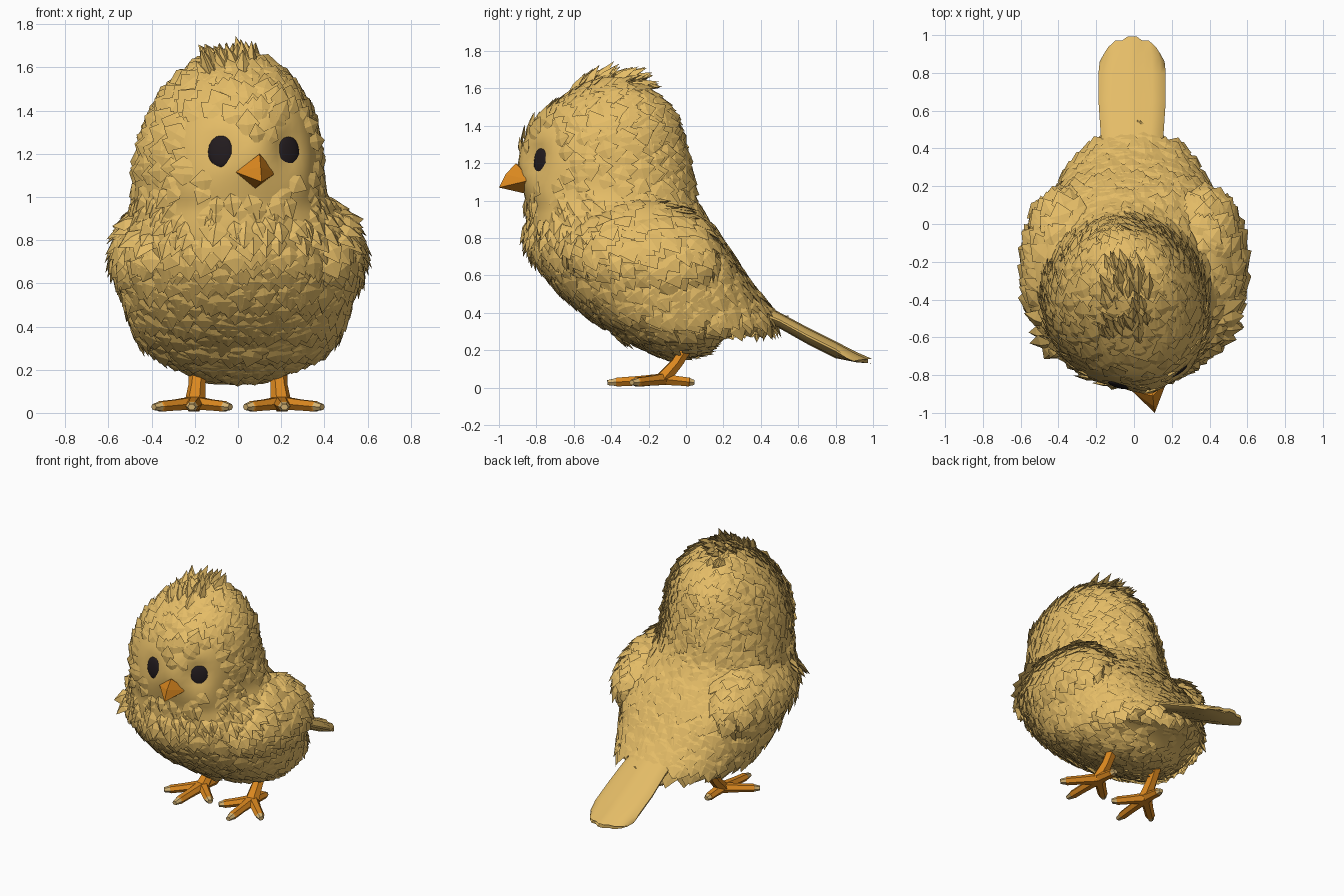
import bpy, bmesh, math, random
from mathutils import Vector, Matrix
from mathutils.bvhtree import BVHTree

if "Cube" in bpy.data.objects:
    bpy.data.objects.remove(bpy.data.objects["Cube"])

random.seed(7)


def material(name, rgb):
    m = bpy.data.materials.new(name)
    m.diffuse_color = (*rgb, 1)
    m.use_nodes = True
    m.node_tree.nodes["Principled BSDF"].inputs["Base Color"].default_value = m.diffuse_color
    return m


TAN = material("tan feathers", (0.78, 0.505, 0.135))
ORANGE = material("orange", (0.72, 0.25, 0.014))
DARK = material("dark brown", (0.016, 0.011, 0.013))
CLAW = material("pale claw", (0.66, 0.45, 0.17))


def finish(bm, name, mats, angle=None):
    me = bpy.data.meshes.new(name)
    bm.to_mesh(me)
    ob = bpy.data.objects.new(name, me)
    bpy.context.collection.objects.link(ob)
    for m in mats:
        me.materials.append(m)
    if angle:
        bpy.ops.object.select_all(action='DESELECT')
        ob.select_set(True)
        bpy.context.view_layer.objects.active = ob
        bpy.ops.object.shade_smooth_by_angle(angle=math.radians(angle))


def loft(bm, rings, mat_from=None):
    """Skin a list of point rings and cap both ends."""
    vs = [[bm.verts.new(p) for p in r] for r in rings]
    n = len(vs[0])
    for k, (a, b) in enumerate(zip(vs, vs[1:])):
        for i in range(n):
            f = bm.faces.new((a[i], a[(i + 1) % n], b[(i + 1) % n], b[i]))
            f.material_index = int(mat_from is not None and k >= mat_from)
    bm.faces.new(vs[0][::-1])
    bm.faces.new(vs[-1]).material_index = int(mat_from is not None)
    bmesh.ops.recalc_face_normals(bm, faces=bm.faces)


def ellipsoid(bm, centre, radii, rot, seg=24):
    m = Matrix.Translation(centre) @ rot @ Matrix.Diagonal((*radii, 1))
    bmesh.ops.create_uvsphere(bm, u_segments=seg, v_segments=seg // 2, radius=1, matrix=m)


def inside(tree, p, depth):
    co, n, _, _ = tree.find_nearest(p)
    return (p - co).dot(n) < -depth


def trim(bm, trees):
    """Remove faces buried inside other parts."""
    gone = [f for f in bm.faces if any(all(inside(t, v.co, 0.02) for v in f.verts) for t in trees)]
    bmesh.ops.delete(bm, geom=gone, context='FACES')


# Body and head: z, centre x, front y, back y, half width, twist to the right
ROWS = [(0.17, 0, -0.14, 0.04, 0.10, 0), (0.21, 0, -0.23, 0.12, 0.27, 0),
        (0.29, 0, -0.39, 0.24, 0.41, 0), (0.335, 0, -0.45, 0.43, 0.45, 0),
        (0.40, 0, -0.55, 0.47, 0.49, 0), (0.50, 0, -0.66, 0.40, 0.52, 0),
        (0.60, 0, -0.75, 0.32, 0.54, 0), (0.75, 0, -0.84, 0.22, 0.54, 0),
        (0.87, 0, -0.855, 0.14, 0.51, 0), (0.96, -0.02, -0.85, 0.08, 0.47, 0.03),
        (1.05, -0.04, -0.87, 0.04, 0.44, 0.07), (1.20, -0.04, -0.90, 0.01, 0.42, 0.09),
        (1.35, -0.03, -0.855, -0.03, 0.385, 0.08), (1.46, -0.025, -0.77, -0.075, 0.33, 0.06),
        (1.55, -0.02, -0.66, -0.15, 0.26, 0.03), (1.62, -0.02, -0.55, -0.25, 0.17, 0.02),
        (1.65, -0.02, -0.47, -0.32, 0.08, 0)]
SEG, SUB = 48, 3
# soft dents (eye sockets) and bulges (cheeks): centre, amount, spread
SHAPING = [((0.235, -0.82, 1.22), -0.06, 0.09), ((-0.09, -0.89, 1.22), -0.035, 0.08),
           ((-0.22, -0.80, 1.03), 0.025, 0.09), ((0.25, -0.74, 1.03), 0.02, 0.09)]


def row_at(k, t):
    """Smooth curve through the rows."""
    q = [ROWS[max(0, min(len(ROWS) - 1, k + d))] for d in (-1, 0, 1, 2)]
    return [0.5 * (2 * b + (c - a) * t + (2 * a - 5 * b + 4 * c - d) * t * t + (3 * b - a - 3 * c + d) * t ** 3)
            for a, b, c, d in zip(*q)]


body = bmesh.new()
rings = []
for j in range((len(ROWS) - 1) * SUB + 1):
    z, cx, yf, yb, hw, tw = row_at(j // SUB, j % SUB / SUB)
    cy = (yf + min(yb, 0.22)) / 2
    square = 1 - 0.2 * max(0, 1 - abs(z - 0.72) / 0.25)   # broad flat back between the wings
    ring = []
    for i in range(SEG):
        a = math.tau * i / SEG
        c, s = math.cos(a), math.sin(a)
        x = hw * s
        y = cy + (yf - cy) * c
        if c < 0:
            y = cy + (yb - cy) * (-c) ** square
            x = hw * math.copysign(abs(s) ** square, s)
        p = Vector((cx + x + tw * max(0, c) ** 2, y, z))
        out = Vector((p.x - cx, p.y - cy, 0)).normalized()
        ring.append(p + out * sum(k * math.exp(-((p - Vector(q)).length / r) ** 2) for q, k, r in SHAPING))
    rings.append(ring)
loft(body, rings)
body_tree = BVHTree.FromBMesh(body)

BEAK = Vector((0.1, -0.9, 1.12))
BARE = [(BEAK, 0.10), (Vector((-0.2, -0.8, 1.03)), 0.08), (Vector((0.25, -0.74, 1.03)), 0.09)]
EYES = []
for x in (-0.08, 0.232):
    p, n, _, _ = body_tree.ray_cast(Vector((x, -2, 1.21)), Vector((0, 1, 0)))
    EYES.append((p, n))
    BARE.append((p, 0.12))


def flow(p):
    """Feathers lie away from the beak on the head, down and back on the body."""
    if p.z > 1.08 or (p.z > 0.95 and p.y > -0.5):
        return (p - BEAK).normalized()
    return Vector((0, 0.55, -0.85))


def feather(bm, p, n, t, length, width, lift):
    s = n.cross(t)
    root = p - n * 0.012
    l = p + t * length * 0.55 + s * width + n * 0.004
    r = p + t * length * 0.55 - s * width + n * 0.004
    c = p + t * length * 0.5 + n * (lift * 0.6 + 0.006)
    tip = p + t * length + n * lift
    inner = p + t * length * 0.45 - n * 0.02
    root, l, r, c, tip, inner = [bm.verts.new(v) for v in (root, l, r, c, tip, inner)]
    for f in ((root, r, c), (r, tip, c), (tip, l, c), (l, root, c), (tip, r, inner), (l, tip, inner)):
        bm.faces.new(f)


def plumage(bm, src, cell, length, width, lift, tries, keep, turn=0.35):
    """Scatter feathers over a surface, at most one in each small cell."""
    tri = src.copy()
    bmesh.ops.triangulate(tri, faces=tri.faces)
    tri.normal_update()
    faces = list(tri.faces)
    used = set()
    for f in random.choices(faces, [f.calc_area() for f in faces], k=tries):
        u, v = sorted((random.random(), random.random()))
        w = (u, v - u, 1 - v)
        p = sum((q.co * k for q, k in zip(f.verts, w)), Vector())
        n = sum((q.normal * k for q, k in zip(f.verts, w)), Vector()).normalized()
        key = tuple(int(math.floor(k / cell)) for k in p)
        if key in used or not keep(p) or any((p - b).length < d for b, d in BARE):
            continue
        t = flow(p)
        t = t - n * t.dot(n)
        if t.length < 0.05:
            continue
        t = Matrix.Rotation(random.uniform(-turn, turn), 3, n) @ t.normalized()
        # no feather may fall across an eye
        if any((p + t * length * k - e).length < 0.12 for e, _ in EYES for k in (0.5, 1.1)):
            continue
        used.add(key)
        k = random.uniform(0.8, 1.2)
        neck = 0.018 if 0.84 < p.z < 1.06 and p.y < -0.5 else 0
        feather(bm, p, n, t, length * k, width * k, lift * random.uniform(0.3, 1.5) + neck)
    tri.free()


# Wings, sunk into the flanks and rolled so that the lower edge flares out
wing_trees = []
for s, side in ((1, "right"), (-1, "left")):
    bm = bmesh.new()
    rot = Matrix.Rotation(-0.45 * s, 4, 'Y') @ Matrix.Rotation(-0.15, 4, 'X')
    ellipsoid(bm, (0.375 * s, -0.26, 0.77), (0.195, 0.43, 0.26), rot)
    wing_trees.append(BVHTree.FromBMesh(bm))
    fw = bmesh.new()
    plumage(fw, bm, 0.065, 0.14, 0.052, 0.010, 3000, lambda p: not inside(body_tree, p, 0.01))
    finish(fw, side + "_wing_feathers", [TAN])
    trim(bm, [body_tree])
    finish(bm, side + "_wing", [TAN], 50)

# Plumage of the body, plus the crest on the crown
fb = bmesh.new()
plumage(fb, body, 0.06, 0.135, 0.048, 0.008, 9000, lambda p: not any(inside(t, p, 0.01) for t in wing_trees))
plumage(fb, body, 0.05, 0.17, 0.03, 0.045, 6000,
        lambda p: p.z > 1.52 and abs(p.x + 0.02) < 0.10 and -0.66 < p.y < -0.28, 0.25)
finish(fb, "feathers", [TAN])
trim(body, wing_trees)
finish(body, "body", [TAN], 50)

# Tail: a flat fan with three soft lobes
bm = bmesh.new()
FX = [-1, -0.85, -0.6, -0.35, -0.15, 0.15, 0.35, 0.6, 0.85, 1]
rings = []
for y, zt, zb, hw in ((0.38, 0.47, 0.34, 0.16), (0.50, 0.405, 0.31, 0.168), (0.65, 0.325, 0.225, 0.178),
                      (0.80, 0.25, 0.15, 0.178), (0.92, 0.19, 0.13, 0.172), (1.0, 0.155, 0.128, 0.15)):
    end = max(0, y - 0.8) / 0.2
    top, bot = [], []
    for f in FX:
        lobe = 0.25 * abs(math.sin(f * math.pi * 1.5 + math.pi / 2))
        yy = y - end * (0.08 * f * f + 0.02 * (1 - lobe * 4))
        mid, h = (zt + zb) / 2, (zt - zb) / 2
        th = h * (0.12 + 0.88 * math.sqrt(max(0, 1 - f * f)) * (0.8 + 0.8 * lobe))
        top.append((f * hw - 0.01, yy, mid + th))
        bot.append((f * hw - 0.01, yy, mid - th * 0.9))
    rings.append(top + bot[::-1])
loft(bm, rings)
finish(bm, "tail", [TAN], 40)

# Beak: faceted, pointing a little to the right
bm = bmesh.new()
P = [bm.verts.new(v) for v in ((0.10, -0.91, 1.20), (-0.01, -0.885, 1.115), (0.175, -0.83, 1.11),
                               (0.08, -0.87, 1.04), (0.11, -1.0, 1.07), (0.105, -0.965, 1.14), (0.06, -0.75, 1.1))]
for f in ((0, 1, 5), (1, 4, 5), (0, 5, 2), (5, 4, 2), (1, 3, 4), (3, 2, 4), (0, 6, 1), (0, 2, 6), (1, 6, 3), (3, 6, 2)):
    bm.faces.new([P[i] for i in f])
bmesh.ops.recalc_face_normals(bm, faces=bm.faces)
finish(bm, "beak", [ORANGE])

# Eyes: flattened ovals set in the face
bm = bmesh.new()
for p, n in EYES:
    ellipsoid(bm, p, (0.062, 0.018, 0.076), n.to_track_quat('-Y', 'Z').to_matrix().to_4x4(), 16)
finish(bm, "eyes", [DARK], 50)


def tube(bm, pts, radii, sides=6, mat_from=None):
    pts = [Vector(p) for p in pts]
    rings = []
    for i, (p, r) in enumerate(zip(pts, radii)):
        d = (pts[min(i + 1, len(pts) - 1)] - pts[max(i - 1, 0)]).normalized()
        a = d.cross(Vector((0, 0, 1))).normalized()
        b = a.cross(d) * 0.85
        rings.append([p + r * (a * math.cos(math.tau * k / sides) + b * math.sin(math.tau * k / sides))
                      for k in range(sides)])
    loft(bm, rings, mat_from)


# Legs and feet: three front toes and one back toe, with pale claw tips
for s, side in ((1, "right"), (-1, "left")):
    bm = bmesh.new()
    heel = Vector((0.20 * s, -0.12, 0.045))
    tube(bm, [(0.185 * s, 0.02, 0.24), (0.19 * s, -0.05, 0.13), (0.20 * s, -0.13, 0.04)], [0.042, 0.04, 0.05])
    for x, y in ((0.39, -0.29), (0.215, -0.42), (0.035, -0.27), (0.195, 0.045)):
        tip = Vector((x * s, y, 0.027))
        tube(bm, [heel, heel.lerp(tip, 0.45), heel.lerp(tip, 0.83), heel.lerp(tip, 0.85), tip],
             [0.042, 0.034, 0.032, 0.028, 0.018], 6, 3)
    finish(bm, side + "_leg", [ORANGE, CLAW], 25)
